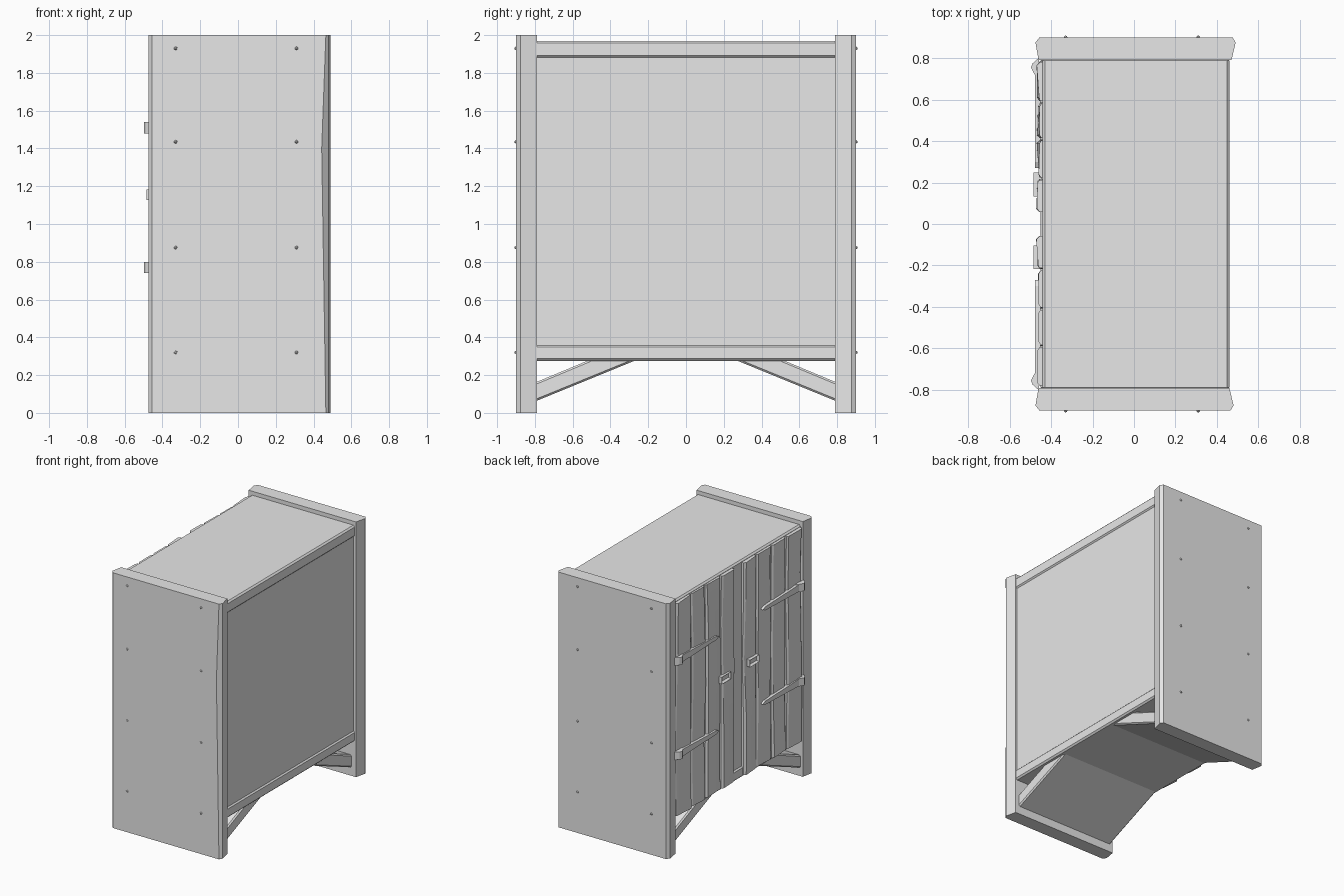
import bpy
import bmesh
import random
from mathutils import Vector

random.seed(4)
if "Cube" in bpy.data.objects:
    bpy.data.objects.remove(bpy.data.objects["Cube"], do_unlink=True)

grey = bpy.data.materials.new("plain grey")
grey.use_nodes = True
grey.diffuse_color = (0.8, 0.8, 0.8, 1)
grey.node_tree.nodes["Principled BSDF"].inputs["Base Color"].default_value = (0.8, 0.8, 0.8, 1)


def finish(name, bm, bevel=0.0):
    bmesh.ops.recalc_face_normals(bm, faces=bm.faces[:])
    mesh = bpy.data.meshes.new(name)
    bm.to_mesh(mesh)
    bm.free()
    mesh.materials.append(grey)
    ob = bpy.data.objects.new(name, mesh)
    bpy.context.collection.objects.link(ob)
    if bevel:
        mod = ob.modifiers.new("worn edges", 'BEVEL')
        mod.width = bevel
        mod.segments = 1
    return ob


def loft(name, rings, bevel=0.0):
    """Skin a list of matching point rings and cap both ends."""
    bm = bmesh.new()
    loops = [[bm.verts.new(p) for p in ring] for ring in rings]
    n = len(loops[0])
    for a, b in zip(loops, loops[1:]):
        for i in range(n):
            j = (i + 1) % n
            bm.faces.new((a[i], a[j], b[j], b[i]))
    bm.faces.new(loops[0])
    bm.faces.new(loops[-1])
    return finish(name, bm, bevel)


def box(name, x0, x1, y0, y1, z0, z1, bevel=0.0):
    rect = [(x0, y0), (x1, y0), (x1, y1), (x0, y1)]
    return loft(name, [[(x, y, z) for x, y in rect] for z in (z0, z1)], bevel)


# Thick side boards with chamfered corners; the front one is worn midway up
for name, s, wear, back in (("front_side_board", -1, 0.022, 0.48),
                            ("rear_side_board", 1, 0.0, 0.49)):
    rings = []
    for z, w in ((0, 0), (1.4, wear), (2, 0)):
        outline = [(-0.46, 0.79), (-0.475, 0.875), (-0.455, 0.9),
                   (back - 0.015 - w, 0.9), (back, 0.875), (back - 0.02, 0.79)]
        rings.append([(x, s * y, z) for x, y in outline])
    loft(name, rings)

# Top, bottom and back of the carcass
box("top_slab", -0.44, 0.46, -0.8, 0.8, 1.88, 1.97, 0.012)
box("bottom_slab", -0.45, 0.46, -0.8, 0.8, 0.275, 0.36, 0.012)
box("back_panel", 0.42, 0.45, -0.8, 0.8, 0.34, 1.9)
box("door_backing", -0.44, -0.41, -0.8, 0.8, 0.34, 1.9)

# Sloping planks that brace the sides under the bottom
for s, name in ((-1, "front_brace"), (1, "rear_brace")):
    profile = [(0.8, 0.06), (0.25, 0.285), (0.5, 0.285), (0.8, 0.16)]
    loft(name, [[(x, s * y, z) for y, z in profile] for x in (-0.44, 0.43)], 0.01)

# Door planks with slightly uneven faces
cuts = (0.055, 0.22, 0.41, 0.59, 0.785)
for s, side in ((-1, "front"), (1, "rear")):
    for k, (a, b) in enumerate(zip(cuts, cuts[1:])):
        rings = []
        for z in (0.29, 0.75, 1.2, 1.6, 1.955):
            face = -0.462 + random.uniform(-0.007, 0.007)
            skew = random.uniform(-0.006, 0.006)
            p, q = a + 0.004, b - 0.004 + random.uniform(-0.004, 0.002)
            outline = [(-0.425, p), (face + 0.01, p), (face + skew, p + 0.015),
                       (face - skew, q - 0.015), (face + 0.01, q), (-0.425, q)]
            rings.append([(x, s * y, z) for x, y in outline])
        plank = loft(f"{side}_door_plank_{k + 1}", rings)
        plank.select_set(True)
        bpy.context.view_layer.objects.active = plank
        bpy.ops.object.shade_smooth_by_angle(angle=0.35)
        plank.select_set(False)

# Strap hinges: a wedge knuckle and a tapering strap
for s, side in ((-1, "front"), (1, "rear")):
    for z, level in ((0.77, "lower"), (1.51, "upper")):
        wedge = [(-0.45, 0.70), (-0.476, 0.715), (-0.497, 0.755), (-0.488, 0.775), (-0.46, 0.8)]
        loft(f"{side}_{level}_hinge_knuckle",
             [[(x, s * y, z + h) for x, y in wedge] for h in (-0.03, 0.03)])
        strap = [(0.72, -0.027), (0.72, 0.027), (0.3, 0.014), (0.27, 0), (0.3, -0.014)]
        loft(f"{side}_{level}_hinge_strap",
             [[(x, s * y, z + h) for y, h in strap] for x in (-0.45, -0.477)])

# Rectangular pulls with a sunken middle
for y, side in ((-0.16, "front"), (0.19, "rear")):
    bm = bmesh.new()
    bmesh.ops.create_cube(bm, size=1)
    bmesh.ops.scale(bm, vec=(0.04, 0.115, 0.055), verts=bm.verts)
    bmesh.ops.translate(bm, vec=(-0.465, y, 1.155), verts=bm.verts)
    bm.normal_update()
    face = min(bm.faces, key=lambda f: f.calc_center_median().x)
    bmesh.ops.inset_region(bm, faces=[face], thickness=0.014)
    bmesh.ops.translate(bm, vec=(0.018, 0, 0), verts=face.verts)
    finish(f"{side}_door_pull", bm)

# Nail heads on both side boards
for s, side in ((-1, "front"), (1, "rear")):
    bm = bmesh.new()
    for x in (-0.33, 0.31):
        for z in (0.32, 0.875, 1.435, 1.93):
            made = bmesh.ops.create_icosphere(bm, subdivisions=1, radius=0.01)
            bmesh.ops.translate(bm, vec=Vector((x, s * 0.899, z)), verts=made["verts"])
    finish(f"{side}_nails", bm)
